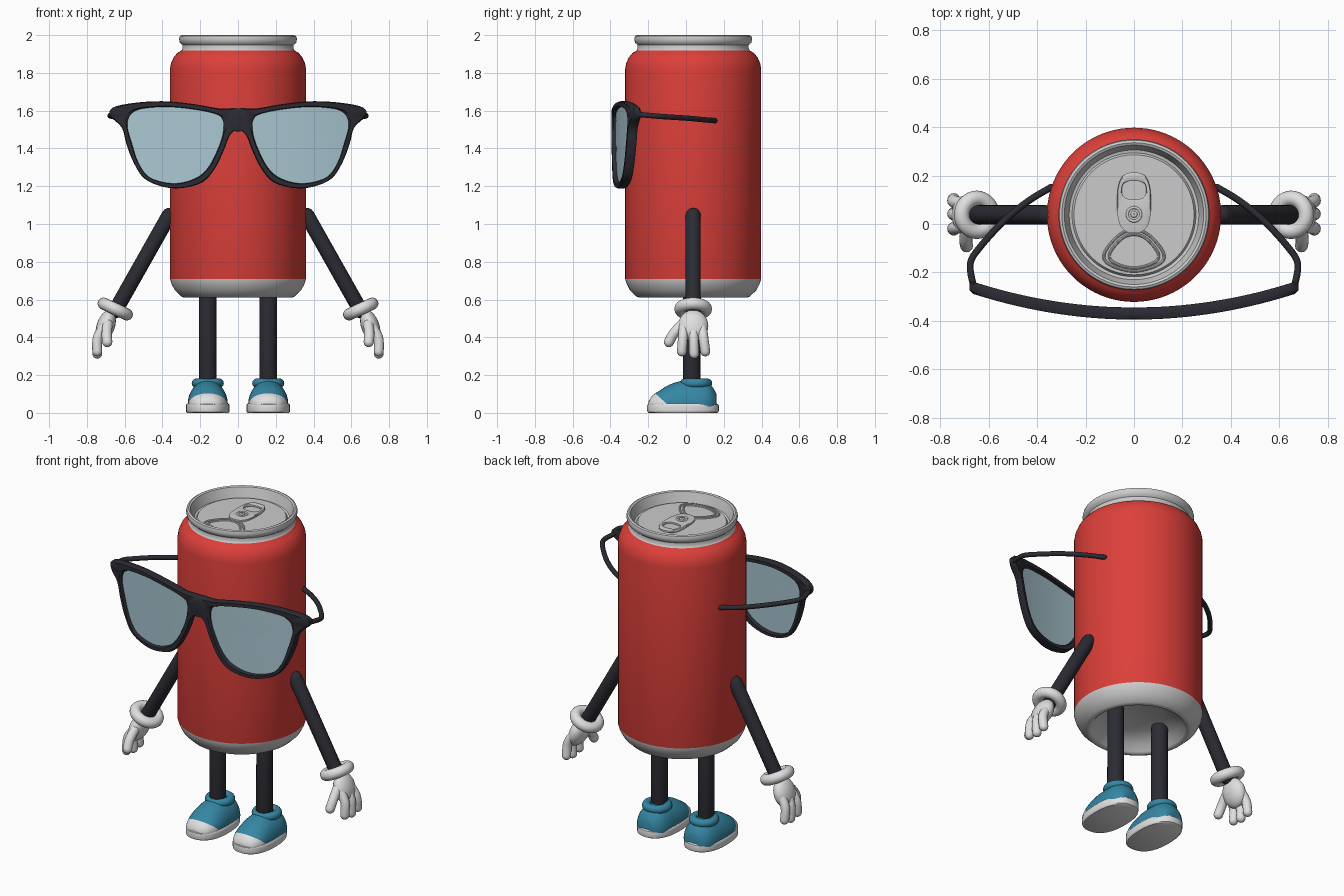
import bpy, bmesh
from math import sin, cos, pi, radians, copysign
from mathutils import Vector as V

if "Cube" in bpy.data.objects:
    bpy.data.objects.remove(bpy.data.objects["Cube"])


def material(name, *rgb):
    m = bpy.data.materials.new(name)
    m.use_nodes = True
    m.diffuse_color = (*rgb, 1)
    m.node_tree.nodes["Principled BSDF"].inputs["Base Color"].default_value = (*rgb, 1)
    return m


RED = material("can red", 0.72, 0.05, 0.042)
SILVER = material("silver", 0.6, 0.6, 0.6)
WHITE = material("white", 0.74, 0.74, 0.74)
BLACK = material("soft black", 0.024, 0.024, 0.033)
BLUE = material("shoe blue", 0.035, 0.24, 0.37)
GLASS = material("pale blue lens", 0.4, 0.57, 0.64)
CY = 0.038  # depth of the can axis


def loft(name, rings, mats, closed=False, rule=None, cut=None, angle=40):
    """Skin a list of point loops; the ends are capped unless closed."""
    bm = bmesh.new()
    loops = [[bm.verts.new(p) for p in ring] for ring in rings]
    n = len(loops[0])
    pairs = list(zip(loops, loops[1:])) + ([(loops[-1], loops[0])] if closed else [])
    for a, b in pairs:
        for i in range(n):
            j = (i + 1) % n
            bm.faces.new((a[i], a[j], b[j], b[i]))
    if not closed:
        bm.faces.new(loops[0])
        bm.faces.new(loops[-1])
    if cut:
        bmesh.ops.bisect_plane(bm, geom=bm.verts[:] + bm.edges[:] + bm.faces[:],
                               plane_co=cut[0], plane_no=cut[1])
    bmesh.ops.recalc_face_normals(bm, faces=bm.faces[:])
    if rule:
        for f in bm.faces:
            f.material_index = rule(f.calc_center_median())
    me = bpy.data.meshes.new(name)
    bm.to_mesh(me)
    bm.free()
    for m in mats:
        me.materials.append(m)
    ob = bpy.data.objects.new(name, me)
    bpy.context.collection.objects.link(ob)
    bpy.ops.object.select_all(action='DESELECT')
    ob.select_set(True)
    bpy.context.view_layer.objects.active = ob
    bpy.ops.object.shade_smooth_by_angle(angle=radians(angle))
    return ob


def smooth(pts, n=4, closed=False):
    """Rounded path through the given points."""
    pts = [V(p) for p in pts]
    k = len(pts)
    get = (lambda i: pts[i % k]) if closed else (lambda i: pts[max(0, min(k - 1, i))])
    out = []
    for i in range(k if closed else k - 1):
        a, b, c, d = (get(i + j) for j in (-1, 0, 1, 2))
        for s in range(n):
            t = s / n
            out.append(0.5 * (2 * b + (c - a) * t + (2 * a - 5 * b + 4 * c - d) * t * t
                              + (3 * b - a - 3 * c + d) * t ** 3))
    return out if closed else out + [pts[-1]]


def tube(name, path, r, mat, ref=(0, 1, 0), closed=False, sides=16):
    """Round tube with domed ends, or a closed loop."""
    path = [V(p) for p in path]
    k = len(path)
    stops = []
    for i, p in enumerate(path):
        nxt = path[(i + 1) % k] if closed else path[min(i + 1, k - 1)]
        prv = path[i - 1] if closed else path[max(i - 1, 0)]
        stops.append((p, (nxt - prv).normalized(), r))
    if not closed:
        dome = [radians(a) for a in (88, 65, 45, 22)]
        (p, d, _), (q, e, _) = stops[0], stops[-1]
        stops = ([(p - d * r * sin(a), d, r * cos(a)) for a in dome] + stops
                 + [(q + e * r * sin(a), e, r * cos(a)) for a in reversed(dome)])
    rings = []
    for p, d, w in stops:
        u = d.cross(V(ref)).normalized()
        v = d.cross(u)
        rings.append([p + w * (u * cos(2 * pi * i / sides) + v * sin(2 * pi * i / sides))
                      for i in range(sides)])
    return loft(name, rings, [mat], closed)


def ring(name, centre, normal, major, minor, mat):
    n = V(normal).normalized()
    u = n.cross(V((0, 1, 0.01))).normalized()
    v = n.cross(u)
    path = [V(centre) + major * (u * cos(pi * i / 16) + v * sin(pi * i / 16)) for i in range(32)]
    return tube(name, path, minor, mat, n, True)


def rounded(cx, cy, hx, hy, power=0.7, n=48):
    """Rounded-rectangle outline."""
    f = lambda t: copysign(abs(t) ** power, t)
    return [V((cx + hx * f(cos(2 * pi * i / n)), cy + hy * f(sin(2 * pi * i / n)))) for i in range(n)]


def band(name, outer, inner, place, mat):
    """Solid plate with a hole and softened edges."""
    section = [(0, -.6), (.14, -1), (.86, -1), (1, -.6), (1, .6), (.86, 1), (.14, 1), (0, .6)]
    rings = [[place(*i.lerp(o, t), h) for o, i in zip(outer, inner)] for t, h in section]
    return loft(name, rings, [mat], True)


# Can: one turned profile, red wall between silver ends
profile = [(.001, .70), (.15, .69), (.235, .655), (.262, .62), (.272, .612), (.285, .61), (.3, .616),
           (.335, .65), (.353, .685), (.36, .71), (.36, 1.82), (.355, 1.85), (.342, 1.88),
           (.322, 1.905), (.3, 1.918), (.294, 1.93), (.294, 1.948), (.308, 1.96), (.312, 1.98),
           (.308, 1.995), (.298, 2), (.288, 1.995), (.278, 1.965), (.268, 1.935), (.256, 1.932),
           (.248, 1.945), (.001, 1.945)]
loft("can", [[V((r * cos(pi * i / 40), CY + r * sin(pi * i / 40), z)) for i in range(80)]
             for r, z in profile], [SILVER, RED],
     rule=lambda c: int(.71 < c.z < 1.918))

# Lid details: pull tab, rivet and opening
band("pull_tab", rounded(0, .088, .07, .125), rounded(0, .14, .05, .038),
     lambda a, b, h: V((a, b, 1.953 + .008 * h)), SILVER)
ring("rivet_ring", (0, .04, 1.96), (0, 0, 1), .028, .006, SILVER)
ring("rivet", (0, .04, 1.96), (0, 0, 1), .007, .007, SILVER)
for label, k in (("outer", 1), ("inner", .82)):
    mouth = [(.045, -.035), (.12, -.115), (.105, -.165), (0, -.195)]
    mouth += [(-x, y) for x, y in mouth[2::-1]]
    mouth = [(x * k, -.125 + (y + .125) * k, 1.946) for x, y in mouth]
    tube("opening_" + label, smooth(mouth, 5, True), .006, SILVER, (0, 0, 1), True, 8)

# Glasses outlines for one side
rim = smooth([(-.02, 1.604), (.1, 1.612), (.235, 1.635), (.4, 1.65), (.56, 1.64), (.665, 1.615),
              (.675, 1.57), (.615, 1.51), (.59, 1.42), (.55, 1.32), (.495, 1.24), (.4, 1.198),
              (.3, 1.19), (.19, 1.22), (.125, 1.29), (.077, 1.385), (.048, 1.46), (.02, 1.492),
              (-.02, 1.497)], 4, True)
hole = smooth([(.08, 1.545), (.1, 1.575), (.19, 1.6), (.36, 1.62), (.5, 1.612), (.555, 1.592),
               (.58, 1.56), (.585, 1.51), (.56, 1.42), (.53, 1.33), (.48, 1.255), (.4, 1.222),
               (.305, 1.217), (.21, 1.25), (.15, 1.31), (.105, 1.4), (.087, 1.45), (.078, 1.49),
               (.076, 1.52)], 4, True)
middle = V((.33, 1.43))

# Shoe upper stations: depth, half width, height
stations = smooth([(-.198, .03, .06), (-.18, .068, .09), (-.14, .092, .118), (-.1, .102, .143),
                   (-.05, .106, .163), (0, .106, .172), (.08, .102, .172), (.13, .085, .15),
                   (.162, .05, .1)], 3)

for s, side in ((1, "left_"), (-1, "right_")):
    def bend(a, b, h, s=s):
        return V((s * a, -.37 + .24 * a * a + .025 * h, b))

    band(side + "glasses_frame", rim, hole, bend, BLACK)
    steps = [.01, .25, .5, .75, 1.01]
    loft(side + "lens", [[bend(*middle.lerp(p, k), h) for p in hole]
                         for h, row in ((-.15, steps), (.15, steps[::-1])) for k in row], [GLASS])
    temple = [(.665, -.25, 1.58), (.677, -.165, 1.572), (.64, -.1, 1.567), (.54, .01, 1.56),
              (.437, .095, 1.552), (.342, .152, 1.547)]
    tube(side + "temple", smooth([(s * x, y, z) for x, y, z in temple]), .014, BLACK, (0, 0, 1))

    # Arm, cuff and gloved hand
    tube(side + "arm", [(s * .365, CY, 1.045), (s * .65, CY, .54)], .04, BLACK, sides=24)
    ring(side + "cuff", (s * .65, CY, .55), (s * .42, 0, -.9), .068, .032, WHITE)
    palm = [(t, cos(t), sin(t)) for t in (radians(-89 + 178 * i / 12) for i in range(13))]
    loft(side + "palm", [[V((s * (.7 + .05 * c * cos(pi * i / 12) - .02 * n),
                             CY + .08 * c * sin(pi * i / 12), .46 + .085 * n))
                          for i in range(24)] for t, c, n in palm], [WHITE])
    for finger, y, spread, tip in (("index", -.01, -.012, .325), ("middle", CY, .005, .313),
                                   ("little", .082, .02, .325)):
        path = [(s * .7, y, .47), (s * .742, y + spread / 2, .4), (s * .745, y + spread, tip)]
        tube(side + finger + "_finger", smooth(path), .026, WHITE)
    tube(side + "thumb", smooth([(s * .69, -.02, .47), (s * .695, -.065, .42), (s * .692, -.09, .375)]),
         .027, WHITE, (1, 0, 0))

    # Leg and shoe
    x = s * .16
    tube(side + "leg", [(x, .03, .14), (x, .032, .68)], .047, BLACK, sides=24)
    loft(side + "shoe", [[V((x + w * cos(2 * pi * i / 32), y,
                             .045 + (h - .045) * max(sin(2 * pi * i / 32), -.1)))
                          for i in range(32)] for y, w, h in stations], [BLUE, WHITE],
         rule=lambda c: int(c.y + 1.09 * c.z < -.05), cut=((0, -.05, 0), (0, 1, 1.09)))
    ring(side + "shoe_collar", (x, .053, .157), (0, 0, 1), .06, .025, BLUE)
    sole = [(.95, 0), (.99, .005), (1, .014), (1, .036), (.99, .044), (.95, .049)]
    loft(side + "sole", [[V((x + p.x * k, -.016 + p.y * k, z))
                          for p in rounded(0, 0, .115, .19, .85)] for k, z in sole], [WHITE])
